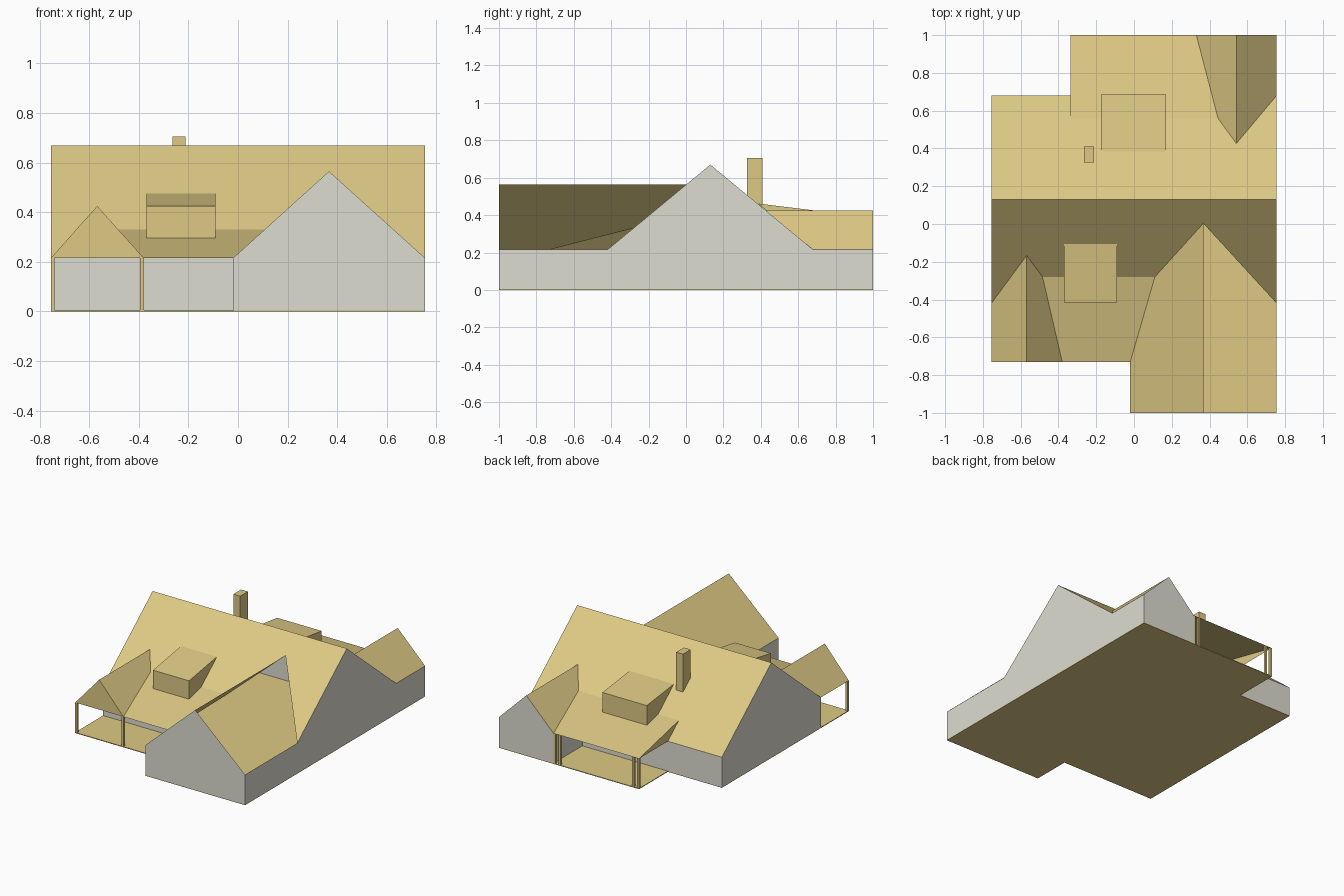
import bpy
from mathutils import Vector

cube = bpy.data.objects.get("Cube")
if cube:
    bpy.data.objects.remove(cube, do_unlink=True)


def material(name, rgb):
    m = bpy.data.materials.new(name)
    m.use_nodes = True
    m.diffuse_color = (*rgb, 1)
    m.node_tree.nodes["Principled BSDF"].inputs["Base Color"].default_value = (*rgb, 1)
    return m


TAN = material("tan", (0.73, 0.59, 0.235))
GREY = material("warm_grey", (0.73, 0.72, 0.64))

# Key lines of the house
SIDE, EAVE, BASE = 0.755, 0.215, 0.005
FRONT, BACK, RIDGE_Y, RIDGE_Z = -0.42, 0.68, 0.13, 0.67
PORCH_Y, PATIO_X = -0.73, -0.335
WING_X, WING_PEAK, WING_Z = -0.02, 0.367, 0.565
GABLE_X, GABLE_PEAK, GABLE_Z = -0.38, -0.568, 0.425
REAR_X, REAR_PEAK = 0.33, 0.542
SLOPE = (RIDGE_Z - EAVE) / (RIDGE_Y - FRONT)


def add_mesh(name, verts, faces, mat):
    mesh = bpy.data.meshes.new(name)
    mesh.from_pydata(verts, [], faces)
    mesh.materials.append(mat)
    obj = bpy.data.objects.new(name, mesh)
    bpy.context.collection.objects.link(obj)
    return obj


def sheet(name, points, mat=TAN, out=(0, 0, 1)):
    """Single flat panel, turned to face the outward direction."""
    pts = [Vector(p) for p in points]
    normal = Vector()
    for a, b in zip(pts, pts[1:] + pts[:1]):
        normal += a.cross(b)
    if normal.dot(Vector(out)) < 0:
        pts.reverse()
    return add_mesh(name, pts, [range(len(pts))], mat)


def prism(name, profile, axis, lo, hi, mat=TAN):
    """Closed solid: a profile pushed along x (axis 0) or z (axis 2)."""
    area = sum(a[0] * b[1] - b[0] * a[1] for a, b in zip(profile, profile[1:] + profile[:1]))
    if area < 0:
        profile = profile[::-1]
    n = len(profile)
    place = (lambda p, h: (h, *p)) if axis == 0 else (lambda p, h: (*p, h))
    verts = [place(p, h) for h in (lo, hi) for p in profile]
    faces = [range(n)[::-1], range(n, 2 * n)]
    faces += [(i, (i + 1) % n, n + (i + 1) % n, n + i) for i in range(n)]
    return add_mesh(name, verts, faces, mat)


def box(name, x0, x1, y0, y1, z0, z1, mat=TAN):
    return prism(name, [(x0, y0), (x1, y0), (x1, y1), (x0, y1)], 2, z0, z1, mat)


def wall(name, a, b, out, peak=None):
    """Upright wall between two plan points, with an optional gable peak."""
    pts = [(*a, 0), (*b, 0), (*b, EAVE)]
    if peak:
        pts.append(peak)
    return sheet(name, pts + [(*a, EAVE)], GREY, out)


def on_front(x, z):
    return (x, RIDGE_Y - (RIDGE_Z - z) / SLOPE, z)


def on_back(x, z):
    return (x, RIDGE_Y + (RIDGE_Z - z) / SLOPE, z)


# Floor slab
prism("floor", [(-SIDE, PORCH_Y), (WING_X, PORCH_Y), (WING_X, -1), (SIDE, -1),
                (SIDE, 1), (PATIO_X, 1), (PATIO_X, BACK), (-SIDE, BACK)], 2, 0, BASE)

# Walls
for side, s in (("left", 1), ("right", -1)):
    wall("main_gable_" + side, (s * SIDE, FRONT), (s * SIDE, BACK), (s, 0, 0),
         (s * SIDE, RIDGE_Y, RIDGE_Z))
wall("front_wall", (-SIDE, FRONT), (WING_X, FRONT), (0, -1, 0))
wall("back_wall", (-SIDE, BACK), (REAR_X, BACK), (0, 1, 0))
wall("wing_front", (WING_X, -1), (SIDE, -1), (0, -1, 0), (WING_PEAK, -1, WING_Z))
wall("wing_outer_wall", (SIDE, -1), (SIDE, FRONT), (1, 0, 0))
wall("wing_inner_wall", (WING_X, -1), (WING_X, FRONT), (-1, 0, 0))
wall("rear_wing_back", (REAR_X, 1), (SIDE, 1), (0, 1, 0), (REAR_PEAK, 1, GABLE_Z))
wall("rear_wing_outer_wall", (SIDE, BACK), (SIDE, 1), (1, 0, 0))
wall("rear_wing_inner_wall", (REAR_X, BACK), (REAR_X, 1), (-1, 0, 0))

# Valley points where the roofs meet
wing_top = on_front(WING_PEAK, WING_Z)
wing_mid = on_front(0.11, 0.33)
gable_top = on_front(GABLE_PEAK, GABLE_Z)
gable_mid = on_front(-0.484, 0.33)
rear_top = on_back(REAR_PEAK, GABLE_Z)
rear_mid = on_back(0.445, 0.315)
patio_top = on_back(PATIO_X, 0.315)
wing_eave = (WING_X, PORCH_Y, EAVE)
gable_eave = (GABLE_X, PORCH_Y, EAVE)
rear_eave = (REAR_X, 1, EAVE)
patio_eave = (PATIO_X, 1, EAVE)
ridge = [(-SIDE, RIDGE_Y, RIDGE_Z), (SIDE, RIDGE_Y, RIDGE_Z)]

# Main roof
sheet("main_roof_front", ridge + [(SIDE, FRONT, EAVE), wing_top, wing_mid, gable_mid,
                                  gable_top, (-SIDE, FRONT, EAVE)])
sheet("main_roof_back", ridge + [(SIDE, BACK, EAVE), rear_top, rear_mid, patio_top,
                                 (PATIO_X, BACK, EAVE), (-SIDE, BACK, EAVE)])

# Wing roof: only the inner slope, the outer side is open to the floor
sheet("wing_roof", [(WING_PEAK, -1, WING_Z), wing_top, wing_mid, wing_eave, (WING_X, -1, EAVE)])

# Front porch roof and its small gable
sheet("porch_roof", [gable_eave, wing_eave, wing_mid, gable_mid])
peak = (GABLE_PEAK, PORCH_Y, GABLE_Z)
sheet("porch_gable_front", [(-SIDE, PORCH_Y, EAVE), gable_eave, peak], out=(0, -1, 0))
sheet("porch_gable_roof_outer", [peak, gable_top, (-SIDE, FRONT, EAVE), (-SIDE, PORCH_Y, EAVE)])
sheet("porch_gable_roof_inner", [peak, gable_top, gable_mid, gable_eave])

# Rear wing roof and patio roof
peak = (REAR_PEAK, 1, GABLE_Z)
sheet("rear_roof_outer", [peak, rear_top, (SIDE, BACK, EAVE), (SIDE, 1, EAVE)])
sheet("rear_roof_inner", [peak, rear_top, rear_mid, rear_eave])
sheet("patio_roof", [patio_eave, rear_eave, rear_mid, patio_top])
sheet("patio_roof_side", [patio_eave, patio_top, (PATIO_X, BACK, EAVE)], out=(-1, 0, 0))

# Dormers
prism("front_dormer", [(-0.415, 0.295), (-0.28, 0.33), (-0.105, 0.476), (-0.415, 0.425)],
      0, -0.37, -0.09)
prism("back_dormer", [(0.685, 0.287), (0.685, 0.425), (0.385, 0.462), (0.56, 0.315)],
      0, -0.175, 0.17)

# Chimney
box("chimney", -0.264, -0.211, 0.325, 0.41, 0.4, 0.705)

# Porch and patio posts
POST = 0.015
for i, (x, y) in enumerate([(-SIDE, PORCH_Y), (GABLE_X - POST, PORCH_Y),
                            (PATIO_X, 1 - POST), (PATIO_X + 0.04, 1 - POST),
                            (REAR_X - POST, 1 - POST), (REAR_X - 0.055, 1 - POST)]):
    box(f"post_{i + 1}", x, x + POST, y, y + POST, BASE, EAVE)
